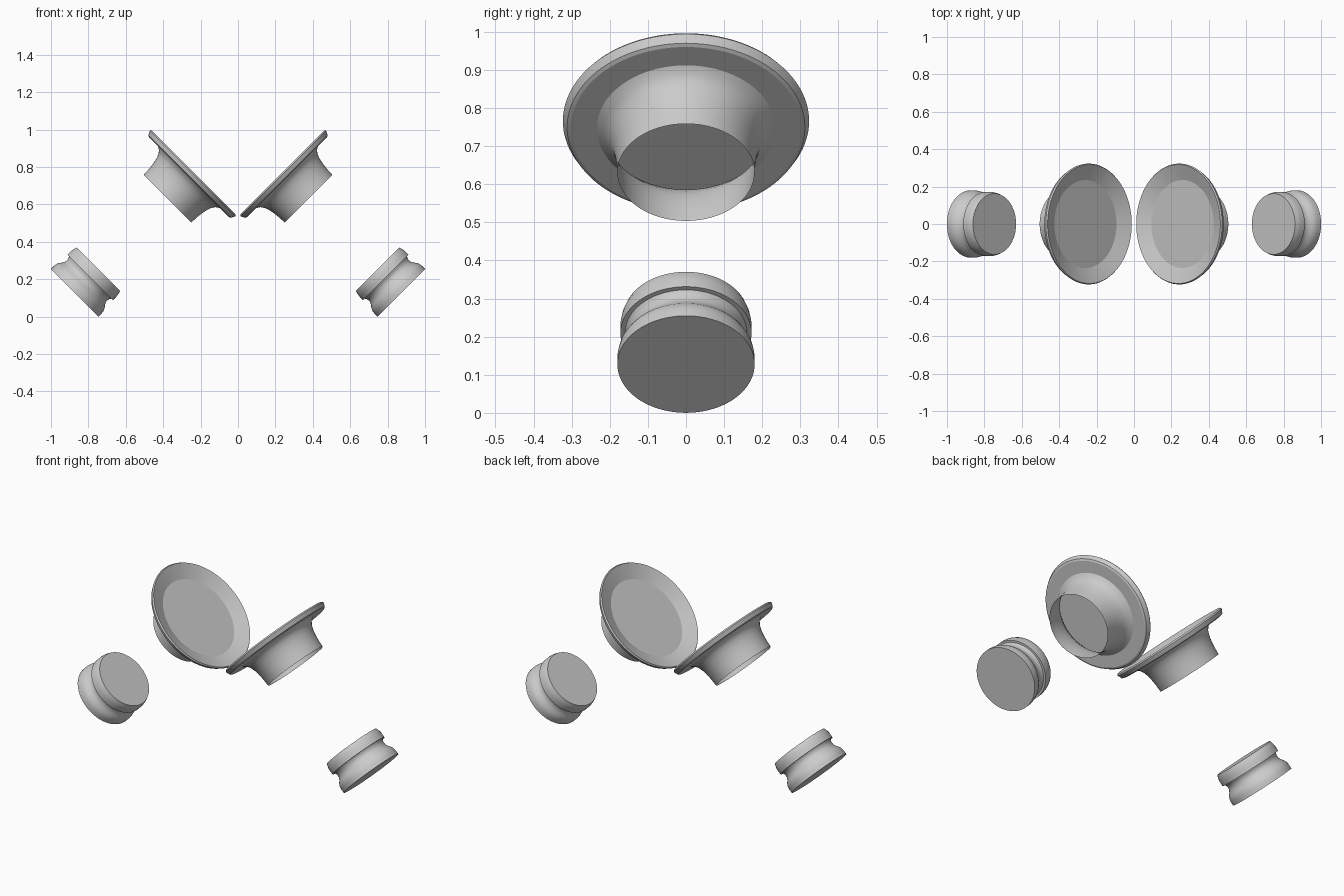
import bpy
import bmesh
from math import radians, cos, sin, tau
from mathutils import Matrix

SEGMENTS = 96

cube = bpy.data.objects.get("Cube")
if cube:
    bpy.data.objects.remove(cube, do_unlink=True)

grey = bpy.data.materials.new("light_grey")
grey.use_nodes = True
colour = (0.6, 0.6, 0.6, 1)
grey.diffuse_color = colour
grey.node_tree.nodes["Principled BSDF"].inputs["Base Color"].default_value = colour


def lathe(name, profile, place, sharp, caps):
    """Spin (radius, height) points around local z; caps closes both ends."""
    bm = bmesh.new()
    rings = [[bm.verts.new((r * cos(tau * i / SEGMENTS), r * sin(tau * i / SEGMENTS), h))
              for i in range(SEGMENTS)] for r, h in profile]
    for low, high in zip(rings, rings[1:]):
        for i in range(SEGMENTS):
            j = (i + 1) % SEGMENTS
            bm.faces.new((low[i], low[j], high[j], high[i]))
    if caps:
        bm.faces.new(rings[0][::-1])
        bm.faces.new(rings[-1])
    bm.normal_update()
    for face in bm.faces:
        face.smooth = True
    for edge in bm.edges:
        edge.smooth = len(edge.link_faces) < 2 or edge.calc_face_angle() < radians(sharp)
    mesh = bpy.data.meshes.new(name)
    bm.to_mesh(mesh)
    bm.free()
    mesh.materials.append(grey)
    obj = bpy.data.objects.new(name, mesh)
    obj.matrix_world = place
    bpy.context.collection.objects.link(obj)


# Open, flared collar under each dish
collar = [(0.18, 0), (0.182, 0.04), (0.186, 0.075), (0.192, 0.105),
          (0.201, 0.131), (0.214, 0.15), (0.234, 0.163)]
# Shallow dish: flat underside, rim edge, sloping inside and flat floor
dish = [(0.302, 0.163), (0.312, 0.167), (0.323, 0.19), (0.318, 0.198), (0.235, 0.166)]
# Solid knob with a waist groove and a chamfered cap
knob = [(0.18, 0), (0.18, 0.025), (0.177, 0.042), (0.17, 0.056), (0.16, 0.069),
        (0.153, 0.083), (0.152, 0.097), (0.155, 0.108), (0.16, 0.116),
        (0.172, 0.116), (0.172, 0.145), (0.169, 0.163), (0.163, 0.18)]

# Mirrored pairs, each leaning 45 degrees towards the middle
for label, side in (("left", 1), ("right", -1)):
    tilt = Matrix.Rotation(radians(-45 * side), 4, 'Y')
    upper = Matrix.Translation((0.377 * side, 0, 0.631)) @ tilt
    lower = Matrix.Translation((0.873 * side, 0, 0.1275)) @ tilt
    lathe(label + "_collar", collar, upper, 40, False)
    lathe(label + "_dish", dish, upper, 15, True)
    lathe(label + "_knob", knob, lower, 35, True)
